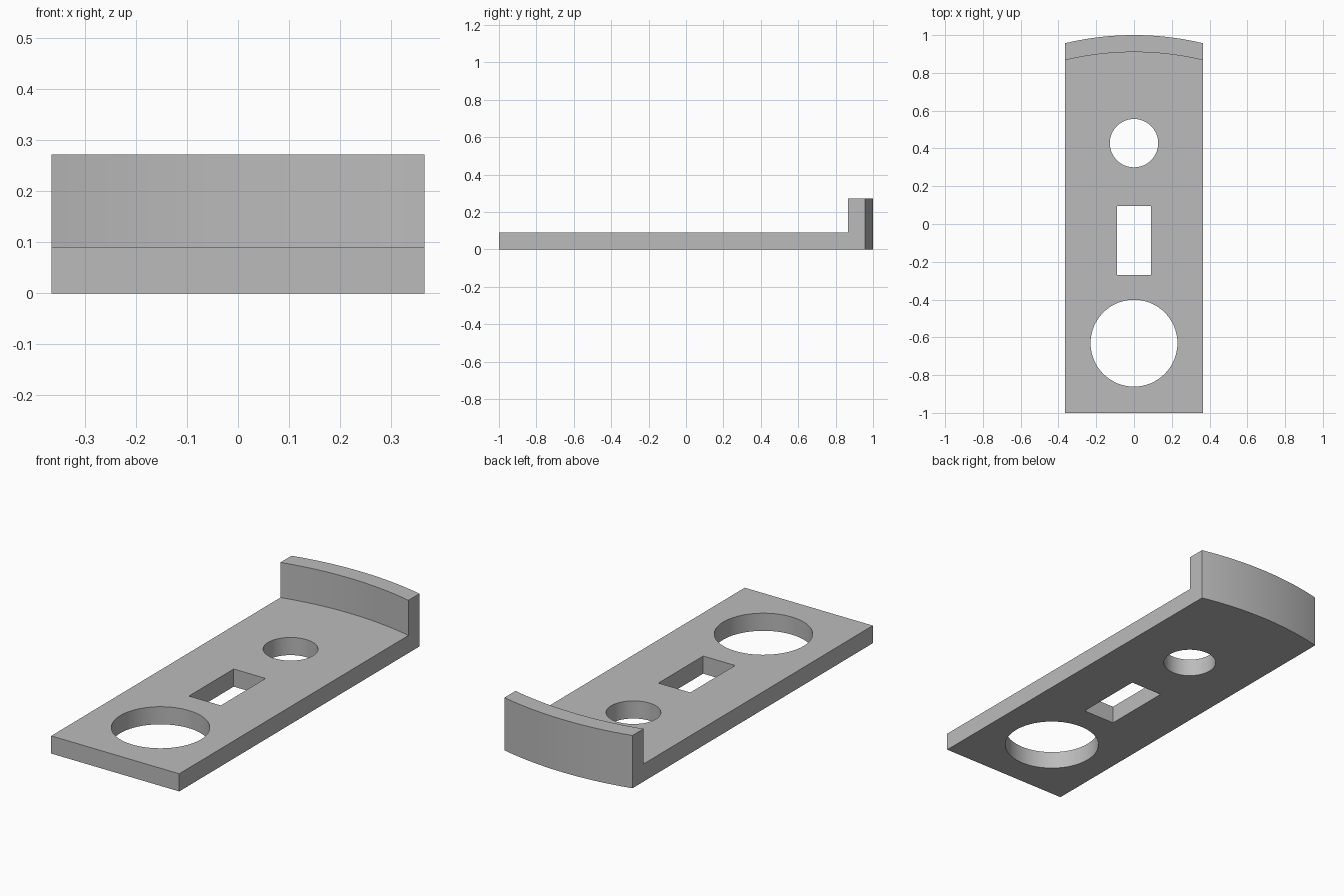
import bpy
import bmesh
from math import cos, sin, asin, tau

if "Cube" in bpy.data.objects:
    bpy.data.objects.remove(bpy.data.objects["Cube"])

HALF_WIDTH = 0.365
HEIGHT = 0.272
PLATE = 0.091
WALL = 0.09
RADIUS = 1.57

grey = bpy.data.materials.new("plain grey")
grey.use_nodes = True
grey.diffuse_color = (0.5, 0.5, 0.5, 1)
grey.node_tree.nodes["Principled BSDF"].inputs["Base Color"].default_value = (0.5, 0.5, 0.5, 1)


def prism(name, outline, low, high):
    """Extrude a plan outline between two heights."""
    bm = bmesh.new()
    base = bm.faces.new([bm.verts.new((x, y, low)) for x, y in outline])
    top = bmesh.ops.extrude_face_region(bm, geom=[base])["geom"]
    verts = [v for v in top if isinstance(v, bmesh.types.BMVert)]
    bmesh.ops.translate(bm, verts=verts, vec=(0, 0, high - low))
    bmesh.ops.recalc_face_normals(bm, faces=bm.faces)
    mesh = bpy.data.meshes.new(name)
    bm.to_mesh(mesh)
    bm.free()
    mesh.materials.append(grey)
    obj = bpy.data.objects.new(name, mesh)
    bpy.context.collection.objects.link(obj)
    return obj


def rounded_end(half_width, front, crest, steps=32):
    """Rectangle in plan whose back edge is a shallow arc."""
    swing = asin(half_width / RADIUS)
    angles = [swing * (1 - 2 * i / steps) for i in range(steps + 1)]
    arc = [(RADIUS * sin(a), crest - RADIUS * (1 - cos(a))) for a in angles]
    return [(-half_width, front), (half_width, front)] + arc


def circle(y, radius, steps=64):
    return [(radius * cos(tau * i / steps), y + radius * sin(tau * i / steps))
            for i in range(steps)]


# Full-height block with the curved back
bracket = prism("bracket_plate", rounded_end(HALF_WIDTH, -1, 1), 0, HEIGHT)

# Recess that leaves the curved wall, then the three openings
slot = [(-0.091, -0.27), (0.091, -0.27), (0.091, 0.095), (-0.091, 0.095)]
cutters = [
    prism("recess_cutter", rounded_end(0.45, -1.2, 1 - WALL), PLATE, 0.5),
    prism("large_hole_cutter", circle(-0.631, 0.23), -0.1, 0.4),
    prism("slot_cutter", slot, -0.1, 0.4),
    prism("small_hole_cutter", circle(0.428, 0.128), -0.1, 0.4),
]

bpy.ops.object.select_all(action="DESELECT")
bracket.select_set(True)
bpy.context.view_layer.objects.active = bracket
for cutter in cutters:
    cutter.hide_render = True
    cut = bracket.modifiers.new(cutter.name, "BOOLEAN")
    cut.operation = "DIFFERENCE"
    cut.solver = "EXACT"
    cut.object = cutter
    bpy.ops.object.modifier_apply(modifier=cut.name)
    bpy.data.objects.remove(cutter)

bpy.ops.object.shade_smooth_by_angle()
